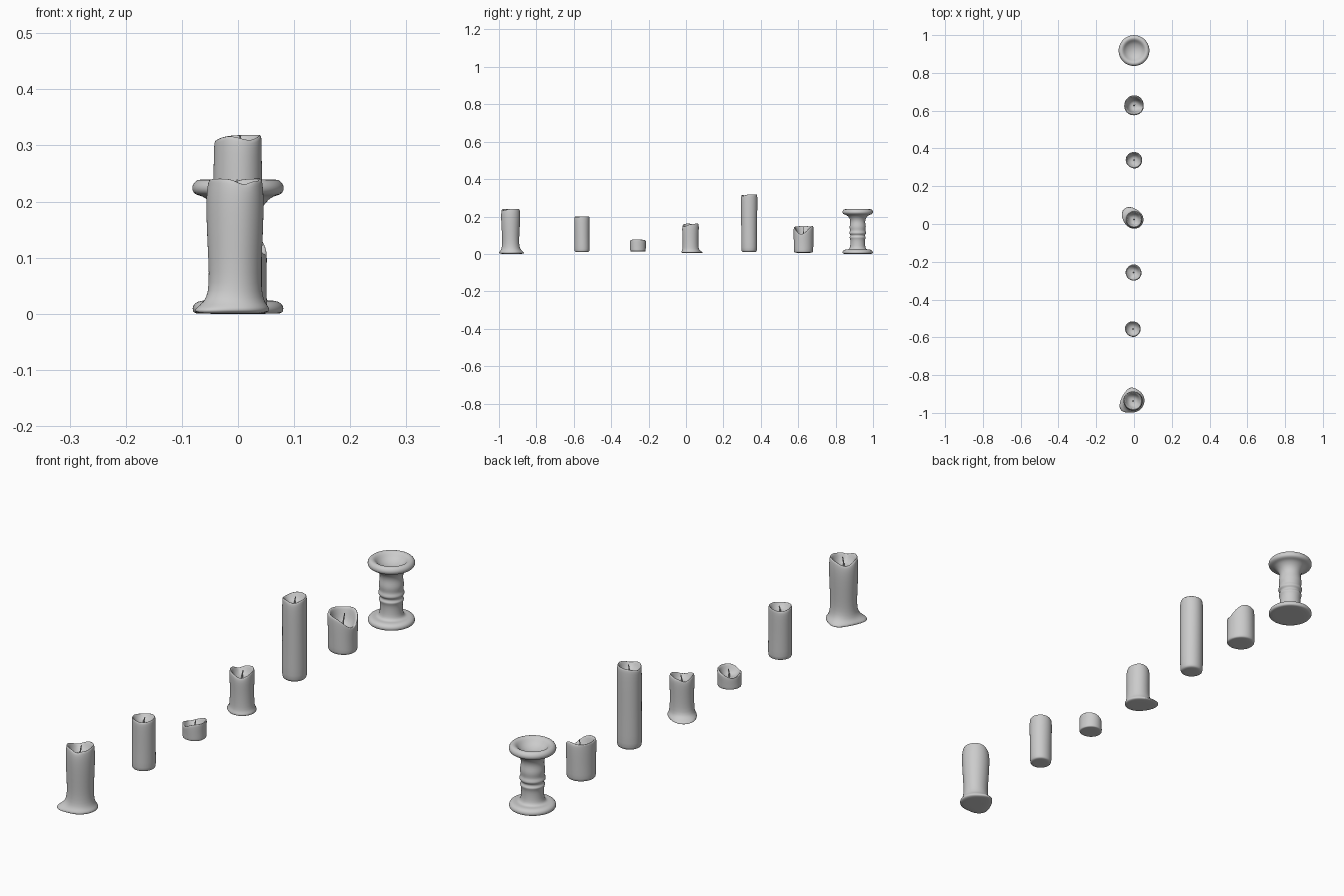
import bpy, bmesh, math

if "Cube" in bpy.data.objects:
    bpy.data.objects.remove(bpy.data.objects["Cube"])

SEG = 48


def ang_diff(a, b):
    return (a - b + math.pi) % (2 * math.pi) - math.pi


def lobes(t, items):
    """Sum of smooth bumps: (angle in degrees, width in degrees, amount)."""
    return sum(k * math.exp(-(ang_diff(t, math.radians(a)) / math.radians(w)) ** 2)
               for a, w, k in items)


def skin(name, rows, bottom, top):
    """Closed surface from rings of points plus a bottom and a top pole."""
    bm = bmesh.new()
    rings = [[bm.verts.new(p) for p in row] for row in rows]
    lo, hi = bm.verts.new(bottom), bm.verts.new(top)
    n = len(rings[0])
    for i in range(n):
        j = (i + 1) % n
        bm.faces.new((lo, rings[0][j], rings[0][i]))
        bm.faces.new((hi, rings[-1][i], rings[-1][j]))
        for a, b in zip(rings, rings[1:]):
            bm.faces.new((a[i], a[j], b[j], b[i]))
    for f in bm.faces:
        f.smooth = True
    me = bpy.data.meshes.new(name)
    bm.to_mesh(me)
    bm.free()
    ob = bpy.data.objects.new(name, me)
    bpy.context.collection.objects.link(ob)
    ob.modifiers.new("smooth", 'SUBSURF').levels = 1
    ob.modifiers["smooth"].render_levels = 1
    return ob


def wick(name, x, y, z, h, lean):
    cu = bpy.data.curves.new(name, 'CURVE')
    cu.dimensions = '3D'
    cu.bevel_depth = 0.0026
    cu.bevel_resolution = 2
    cu.use_fill_caps = True
    sp = cu.splines.new('POLY')
    sp.points.add(4)
    for i, p in enumerate(sp.points):
        f = i / 4
        p.co = (x + lean * f * f, y + 0.4 * lean * f * f, z - 0.003 + (h + 0.003) * f, 1)
        p.radius = 1.15 - 0.5 * f
    ob = bpy.data.objects.new(name, cu)
    bpy.context.collection.objects.link(ob)


def candle(name, x, y, z0, z1, profile, floor, rim, flare=(), phase=0.0, lean=0.004):
    """profile: (height fraction, radius); rim: lobes on the top edge; flare: lobes on the foot."""
    angles = [2 * math.pi * i / SEG for i in range(SEG)]
    R = profile[-1][1]

    def top(t):
        return z1 + lobes(t, rim)

    def pt(t, r, z):
        return (x + r * math.cos(t), y + r * math.sin(t), z)

    rows = [[pt(t, profile[0][1] * 0.8 + lobes(t, flare) * 0.8, z0) for t in angles]]
    for f, r in profile:                                   # outer wall
        row = []
        for t in angles:
            wob = 1 + 0.018 * math.sin(2 * t + phase + 3 * f) + 0.012 * math.sin(3 * t - phase)
            spread = lobes(t, flare) * max(0, 1 - f / 0.16) ** 1.6
            row.append(pt(t, r * wob + spread, z0 + f * (top(t) - z0)))
        rows.append(row)
    for s, drop in ((0.97, 0.0), (0.88, 0.0), (0.80, 0.006)):   # rolled rim
        rows.append([pt(t, R * s, max(top(t) - drop, floor)) for t in angles])
    for s, k in ((0.66, 0.4), (0.45, 0.08), (0.2, 0.0)):        # melted pool
        rows.append([pt(t, R * s, floor + k * max(top(t) - floor, 0)) for t in angles])
    skin(name, rows, (x, y, z0), (x, y, floor))
    wick(name + "_wick", x, y, floor, z1 - floor - 0.002, lean)


def straight(r):
    return [(0.01, r * 0.95), (0.05, r), (0.3, r * 0.99), (0.6, r), (0.85, r * 1.01), (0.96, r)]


# dripping candles with a spread foot
candle("tall_dripped_candle", -0.005, -0.937, 0.0, 0.241,
       [(0.015, 0.061), (0.05, 0.060), (0.085, 0.052), (0.16, 0.047), (0.3, 0.0455),
        (0.5, 0.048), (0.75, 0.051), (0.9, 0.051), (0.97, 0.049)],
       0.205, [(290, 22, -0.010), (135, 40, -0.016), (330, 20, -0.004)],
       [(215, 32, 0.027), (100, 30, 0.018)], 0.6)
candle("short_dripped_candle", 0.0, 0.024, 0.004, 0.160,
       [(0.015, 0.050), (0.06, 0.050), (0.11, 0.045), (0.2, 0.043), (0.45, 0.042),
        (0.7, 0.043), (0.88, 0.044), (0.96, 0.043)],
       0.130, [(300, 40, -0.014), (140, 25, -0.010), (60, 25, 0.004), (200, 25, 0.003)],
       [(132, 45, 0.037)], 1.8)

# plain pillar candles
candle("medium_pillar_candle", -0.006, -0.556, 0.010, 0.201, straight(0.041),
       0.178, [(300, 40, -0.004), (130, 40, -0.005)], phase=0.3)
candle("candle_stub", -0.002, -0.257, 0.013, 0.077, straight(0.042),
       0.044, [(145, 60, -0.020), (245, 35, -0.014)], phase=2.2)
candle("tallest_pillar_candle", 0.0, 0.338, 0.010, 0.319, straight(0.043),
       0.288, [(180, 50, -0.010), (300, 35, -0.009)], phase=1.1)
candle("slanted_wide_candle", 0.0, 0.628, 0.006, 0.146, straight(0.052),
       0.088, [(345, 48, -0.040), (70, 30, 0.005), (180, 40, 0.004)], phase=2.8, lean=0.006)

# turned candle holder with dished top
HOLDER = [(0.070, 0.0), (0.080, 0.001), (0.082, 0.010), (0.078, 0.019), (0.066, 0.024),
          (0.054, 0.023), (0.046, 0.026), (0.041, 0.034), (0.039, 0.055), (0.039, 0.075),
          (0.042, 0.084), (0.044, 0.090), (0.039, 0.094), (0.038, 0.102), (0.045, 0.107),
          (0.046, 0.114), (0.041, 0.122), (0.042, 0.132), (0.044, 0.145), (0.041, 0.160),
          (0.039, 0.175), (0.044, 0.192), (0.055, 0.204), (0.064, 0.210), (0.076, 0.212),
          (0.082, 0.219), (0.082, 0.229), (0.075, 0.238), (0.066, 0.240), (0.057, 0.236),
          (0.049, 0.226), (0.037, 0.216), (0.018, 0.209)]
rows = [[(r * math.cos(2 * math.pi * i / SEG), 0.918 + r * math.sin(2 * math.pi * i / SEG), z)
         for i in range(SEG)] for r, z in HOLDER]
skin("candle_holder", rows, (0, 0.918, 0.0), (0, 0.918, 0.207))
